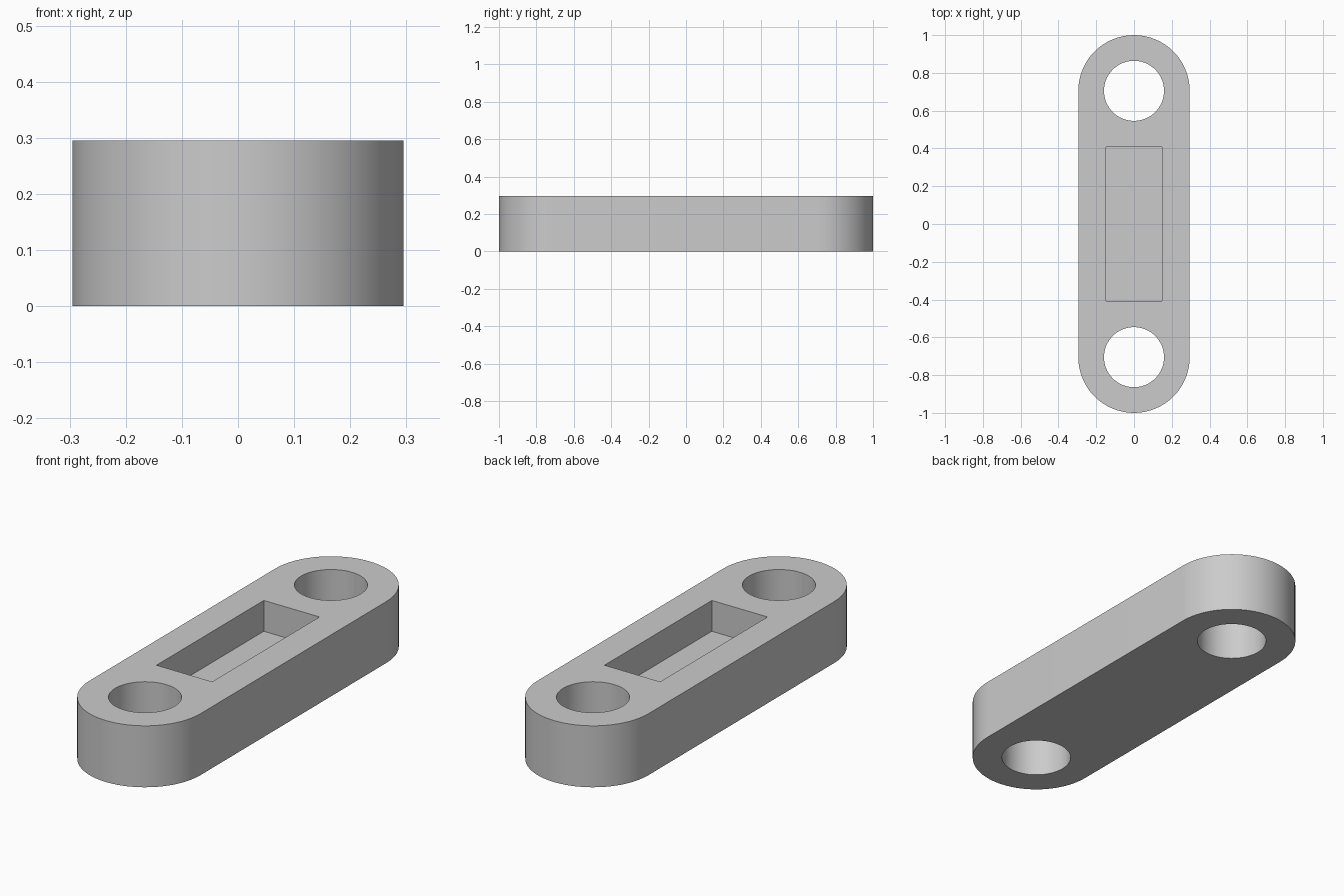
import bpy
import bmesh
from math import cos, sin, pi, radians

HALF_W = 0.295      # end radius, half the width
HEIGHT = 0.295
PITCH = 0.705       # hole centre distance from the middle
HOLE_R = 0.159
POCKET = (0.296, 0.814, 0.148)   # width, length, depth
SEGMENTS = 64

cube = bpy.data.objects.get("Cube")
if cube:
    bpy.data.objects.remove(cube, do_unlink=True)

grey = bpy.data.materials.new("plain grey")
grey.use_nodes = True
colour = (0.6, 0.6, 0.6, 1)
grey.diffuse_color = colour
grey.node_tree.nodes["Principled BSDF"].inputs["Base Color"].default_value = colour


def prism(name, outline, z0, z1):
    """Extrude a closed outline upwards from z0 to z1."""
    bm = bmesh.new()
    base = bm.faces.new([bm.verts.new((x, y, z0)) for x, y in outline])
    top = bmesh.ops.extrude_face_region(bm, geom=[base])["geom"]
    moved = [v for v in top if isinstance(v, bmesh.types.BMVert)]
    bmesh.ops.translate(bm, verts=moved, vec=(0, 0, z1 - z0))
    bmesh.ops.recalc_face_normals(bm, faces=bm.faces)
    mesh = bpy.data.meshes.new(name)
    bm.to_mesh(mesh)
    bm.free()
    mesh.materials.append(grey)
    obj = bpy.data.objects.new(name, mesh)
    bpy.context.collection.objects.link(obj)
    return obj


def arc(cy, radius, start, sweep, steps):
    return [(radius * cos(start + sweep * i / steps),
             cy + radius * sin(start + sweep * i / steps)) for i in range(steps + 1)]


# Link body with rounded ends
half = SEGMENTS // 2
link = prism("link_body",
             arc(PITCH, HALF_W, 0, pi, half) + arc(-PITCH, HALF_W, pi, pi, half),
             0, HEIGHT)

# Cutters: a through hole at each end and a blind pocket in the top
cutters = [prism("hole_cutter", arc(s * PITCH, HOLE_R, 0, 2 * pi, SEGMENTS)[:-1],
                 -0.1, HEIGHT + 0.1) for s in (-1, 1)]
w, l, depth = POCKET[0] / 2, POCKET[1] / 2, POCKET[2]
cutters.append(prism("pocket_cutter", [(-w, -l), (w, -l), (w, l), (-w, l)],
                     HEIGHT - depth, HEIGHT + 0.1))

bpy.ops.object.select_all(action='DESELECT')
bpy.context.view_layer.objects.active = link
link.select_set(True)
for cutter in cutters:
    cutter.hide_render = True
    mod = link.modifiers.new("cut", 'BOOLEAN')
    mod.operation = 'DIFFERENCE'
    mod.solver = 'EXACT'
    mod.object = cutter
    bpy.ops.object.modifier_apply(modifier=mod.name)
    bpy.data.objects.remove(cutter, do_unlink=True)

# Smooth curved walls, crisp rims
bpy.ops.object.shade_smooth_by_angle(angle=radians(30))
